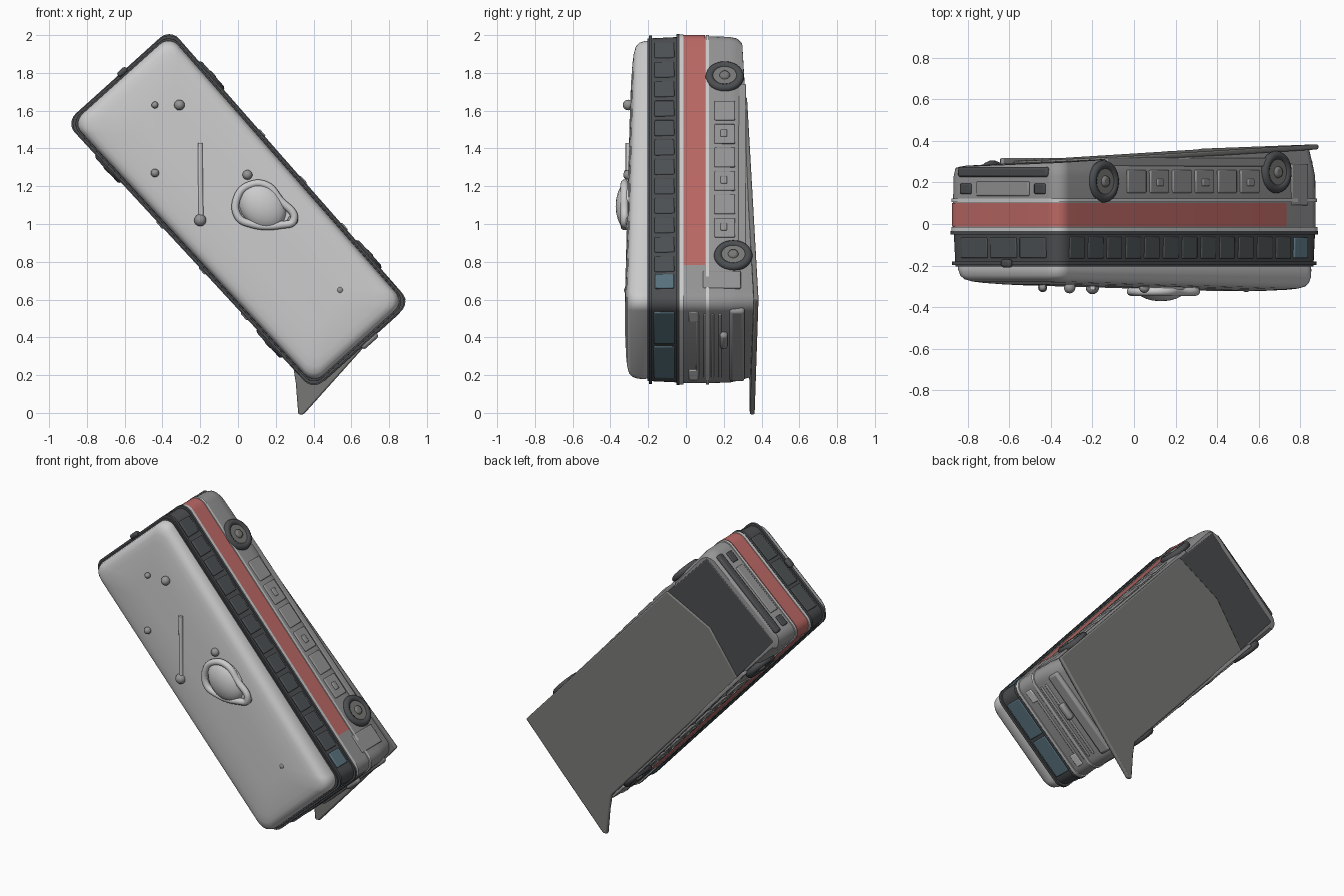
import bpy, bmesh, math
from mathutils import Matrix, Vector

if "Cube" in bpy.data.objects:
    bpy.data.objects.remove(bpy.data.objects["Cube"])

# Vehicle frame: X = nose, Y = side, Z = roof; laid with the roof facing -y and tilted in xz
A = math.radians(48)
C, S = math.cos(A), math.sin(A)
M = Matrix(((C, S, 0, 0.014), (0, 0, -1, 0), (-S, C, 0, 1.064), (0, 0, 0, 1)))


def material(name, rgb):
    m = bpy.data.materials.new(name)
    m.diffuse_color = (*rgb, 1)
    m.use_nodes = True
    m.node_tree.nodes["Principled BSDF"].inputs["Base Color"].default_value = m.diffuse_color
    return m


RED = material("red", (0.5, 0.14, 0.13))
DARK = material("dark", (0.07, 0.075, 0.08))
GLASS = material("glass", (0.075, 0.083, 0.087))
BLUE = material("blue_glass", (0.10, 0.17, 0.21))
MID = material("mid_grey", (0.3, 0.3, 0.3))
UNDER = material("under_grey", (0.19, 0.19, 0.185))


def finish(name, bm, mat=None, bevel=0, angle=35):
    bmesh.ops.recalc_face_normals(bm, faces=bm.faces)
    me = bpy.data.meshes.new(name)
    bm.to_mesh(me)
    bm.free()
    me.transform(M)
    ob = bpy.data.objects.new(name, me)
    bpy.context.collection.objects.link(ob)
    if mat:
        me.materials.append(mat)
    bpy.ops.object.select_all(action='DESELECT')
    ob.select_set(True)
    bpy.context.view_layer.objects.active = ob
    if bevel:
        b = ob.modifiers.new("bevel", 'BEVEL')
        b.width, b.segments = bevel, 2
    bpy.ops.object.shade_smooth_by_angle(angle=math.radians(angle))
    return ob


def half_width(x):
    return 0.352 * (1 - 0.035 * x)


def outline(inset):
    # Rounded rectangle plan, a little wider at the tail
    a, w, r = 0.957 - inset, 0.352 - inset, 0.07
    pts = []
    for k, (sx, sy) in enumerate(((1, 1), (-1, 1), (-1, -1), (1, -1))):
        for i in range(7):
            t = math.pi / 2 * (k + i / 6)
            x = sx * (a - r) + r * math.cos(t)
            y = sy * (w - r) + r * math.sin(t)
            pts.append((x - 0.006, y * (1 - 0.035 * x)))
    return pts


def bottom(x, y):
    return -0.325 - 0.042 * x - 0.03 * y


def loft(name, rings, mat=None, slope=0, cut=None, angle=35):
    bm = bmesh.new()
    loops = []
    for z, inset in rings:
        loops.append([bm.verts.new((x, y, bottom(x, y) if z is None else z + slope * x))
                      for x, y in outline(inset)])
    for p, q in zip(loops, loops[1:]):
        n = len(p)
        for i in range(n):
            bm.faces.new((p[i], p[(i + 1) % n], q[(i + 1) % n], q[i]))
    bm.faces.new(loops[0])
    bm.faces.new(loops[-1])
    if cut:
        bmesh.ops.bisect_plane(bm, geom=bm.verts[:] + bm.edges[:] + bm.faces[:],
                               plane_co=(cut, 0, 0), plane_no=(1, 0, 0), clear_outer=True)
    return finish(name, bm, mat, angle=angle)


def boxes(name, items, mat=None, bevel=0.006):
    bm = bmesh.new()
    for c, s in items:
        bmesh.ops.create_cube(bm, size=1, matrix=Matrix.Translation(c) @ Matrix.Diagonal((*s, 1)))
    return finish(name, bm, mat, bevel)


def side_boxes(name, xs, z, size, out=0, mat=None):
    # The same row of boxes on both flanks
    boxes(name, [((x, s * (half_width(x) + out), z), size) for x in xs for s in (1, -1)], mat)


# Shell and stacked bands
loft("lower_body", [(None, 0.025), (-0.27, 0.008), (-0.23, 0.002), (-0.11, 0), (0.03, 0)], MID)
loft("red_stripe", [(-0.1, -0.004), (0.012, -0.004)], RED, cut=0.69)
loft("stripe_trim_lower", [(-0.122, -0.005), (-0.106, -0.005)])
loft("waist_rail", [(0.014, -0.006), (0.035, -0.006)])
loft("window_band", [(0.03, 0.002), (0.205, 0.008)], DARK)
loft("window_band_sill", [(0.034, -0.008), (0.05, -0.008)], DARK)
loft("window_band_head", [(0.18, -0.003), (0.197, -0.003)], DARK)
loft("roof", [(0.17, 0.022), (0.2, 0.015), (0.238, 0.017), (0.266, 0.024), (0.284, 0.038),
              (0.294, 0.064), (0.3, 0.1), (0.306, 0.17), (0.309, 0.24)], slope=0.02, angle=60)

# Windows on both sides, tail and nose
side_boxes("side_windows", [-0.83 + 0.137 * i for i in range(12)], 0.114,
           (0.108, 0.014, 0.105), -0.006, GLASS)
side_boxes("driver_windows", [0.8], 0.114, (0.1, 0.016, 0.1), -0.004, BLUE)
boxes("tail_windows", [((-0.954, y, 0.114), (0.02, 0.17, 0.1)) for y in (-0.19, 0, 0.19)], GLASS)
boxes("windscreen", [((0.944, y, 0.114), (0.016, 0.25, 0.11)) for y in (-0.135, 0.135)], BLUE)

# Lower side hatches, doors and rub strips
side_boxes("side_hatches", [-0.4 + 0.165 * i for i in range(6)], -0.205, (0.135, 0.014, 0.11), 0, MID)
side_boxes("hatch_handles", [-0.235, 0.095, 0.425], -0.2, (0.05, 0.016, 0.035), 0.006, MID)
side_boxes("front_door", [0.79], -0.19, (0.12, 0.016, 0.2), -0.003, MID)
boxes("side_sills", [((0, s * 0.338, -0.298), (1.2, 0.022, 0.04)) for s in (1, -1)], MID)

# Nose: grille bars, bumper, lamps
boxes("grille_bars", [((0.948, 0, z), (0.014, 0.5, 0.018)) for z in (-0.06, -0.1, -0.14, -0.18)], MID)
boxes("front_bumper", [((0.94, 0, -0.27), (0.045, 0.56, 0.08))], MID, 0.015)
boxes("headlights", [((0.948, s * 0.23, -0.04), (0.016, 0.08, 0.05)) for s in (1, -1)])
boxes("nose_plate", [((0.955, 0.05, -0.2), (0.05, 0.11, 0.04))], MID, 0.015)

# Tail: bumper, engine hatch, lamps
boxes("rear_bumper", [((-0.956, 0, -0.25), (0.03, 0.58, 0.05))], DARK, 0.012)
boxes("engine_hatch", [((-0.963, 0, -0.17), (0.014, 0.34, 0.07))], MID)
boxes("tail_lamps", [((-0.964, s * 0.24, -0.17), (0.014, 0.07, 0.05)) for s in (1, -1)], DARK)
boxes("tail_knob", [((-0.97, 0.03, 0.19), (0.03, 0.06, 0.04))], DARK, 0.012)


# Wheels with tyre and hub
def wheel(tag, x, side, z):
    bm = bmesh.new()
    y = side * (half_width(x) - 0.011)
    spin = Matrix.Translation((x, y, z)) @ Matrix.Rotation(math.pi / 2, 4, 'X')
    for r, d in ((0.075, 0.045), (0.028, 0.07)):
        bmesh.ops.create_cone(bm, cap_ends=True, segments=28, radius1=r, radius2=r,
                              depth=d, matrix=spin)
    finish("wheel_" + tag, bm, UNDER, 0.012)
    bpy.ops.mesh.primitive_torus_add(major_radius=0.08, minor_radius=0.022,
                                     major_segments=32, minor_segments=10)
    ob = bpy.context.object
    ob.name = "tyre_" + tag
    ob.data.transform(M @ spin @ Matrix.Translation((0, 0, -side * 0.01)))
    ob.data.materials.append(DARK)
    bpy.ops.object.shade_smooth()


for s, n in ((1, "right"), (-1, "left")):
    wheel("rear_" + n, -0.64, s, -0.205)
    wheel("front_" + n, 0.62, s, -0.25)


# Underside: main plate with a pointed corner past the nose, and a dark tail section
def plate(name, plan, offset, mat):
    bm = bmesh.new()
    lo, hi = ([bm.verts.new((x, y, bottom(x, y) + offset + h)) for x, y in plan]
              for h in (0, 0.025))
    n = len(plan)
    for i in range(n):
        j = (i + 1) % n
        bm.faces.new((lo[i], lo[j], hi[j], hi[i]))
    bm.faces.new(lo)
    bm.faces.new(hi)
    finish(name, bm, mat, 0.008)


plate("under_plate", [(0.93, 0.342), (0.975, -0.05), (1.02, -0.47), (1.0, -0.49), (0.87, -0.39),
                      (0.79, -0.338), (-0.52, -0.335), (-0.6, 0), (-0.52, 0.335)], -0.01, UNDER)
plate("tail_under_panel", [(-0.5, 0.33), (-0.5, -0.33), (-0.91, -0.32), (-0.91, 0.32)], -0.002, DARK)


# Roof fittings, placed in world x, z
def tube(name, pts, r, y, closed):
    cu = bpy.data.curves.new(name, 'CURVE')
    cu.dimensions = '3D'
    cu.bevel_depth, cu.bevel_resolution, cu.use_fill_caps = r, 3, True
    sp = cu.splines.new('BEZIER')
    sp.bezier_points.add(len(pts) - 1)
    for b, (x, z) in zip(sp.bezier_points, pts):
        b.co = (x, y, z)
        b.handle_left_type = b.handle_right_type = 'AUTO'
    sp.use_cyclic_u = closed
    ob = bpy.data.objects.new(name, cu)
    bpy.context.collection.objects.link(ob)


def dome(bm, x, z, rx, ry, rz):
    p = M.inverted() @ Vector((x, -0.306, z))
    bmesh.ops.create_uvsphere(bm, u_segments=20, v_segments=10, radius=1,
                              matrix=Matrix.Translation(p) @ Matrix.Diagonal((rx, rz, ry, 1)))


tube("roof_vent_rim", [(0.0, 1.04), (0.0, 1.15), (0.06, 1.205), (0.15, 1.205), (0.22, 1.13),
                       (0.295, 1.02), (0.23, 0.995), (0.07, 1.0)], 0.021, -0.325, True)
tube("roof_rod", [(-0.2, 1.43), (-0.198, 1.2), (-0.195, 1.02)], 0.013, -0.306, False)
bm = bmesh.new()
dome(bm, 0.13, 1.095, 0.14, 0.066, 0.115)
finish("roof_vent_dome", bm, angle=60)
bm = bmesh.new()
for x, z, r in ((-0.2, 1.02, 0.032), (-0.31, 1.63, 0.028), (-0.44, 1.63, 0.018), (-0.44, 1.27, 0.022),
                (0.05, 1.26, 0.026), (0.54, 0.65, 0.022), (0.54, 0.55, 0.012), (0.29, 1.02, 0.028)):
    dome(bm, x, z, r, r, r)
finish("roof_knobs", bm, MID, angle=60)
